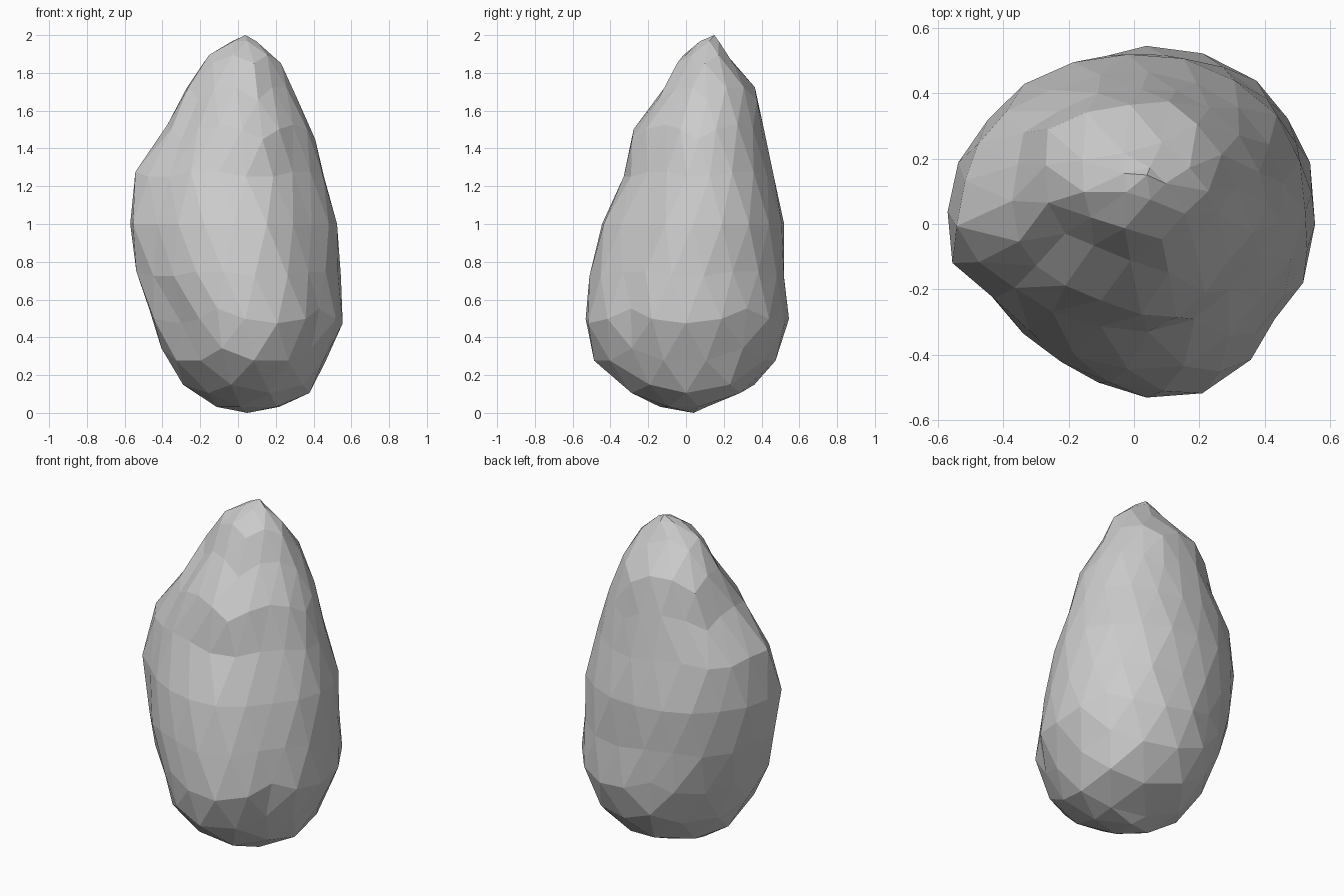
import bpy, bmesh, math, random

random.seed(4)

# Silhouette by height: z, left x, right x, front y, back y
PROFILE = [
    (0.00, 0.05, 0.05, 0.04, 0.04),
    (0.04, -0.16, 0.30, -0.20, 0.14),
    (0.14, -0.29, 0.43, -0.35, 0.38),
    (0.23, -0.35, 0.46, -0.47, 0.45),
    (0.36, -0.42, 0.51, -0.53, 0.52),
    (0.50, -0.46, 0.57, -0.55, 0.55),
    (0.66, -0.53, 0.565, -0.53, 0.53),
    (0.89, -0.57, 0.55, -0.49, 0.53),
    (1.08, -0.57, 0.52, -0.43, 0.53),
    (1.22, -0.57, 0.48, -0.35, 0.48),
    (1.36, -0.47, 0.44, -0.32, 0.45),
    (1.50, -0.38, 0.40, -0.285, 0.41),
    (1.70, -0.28, 0.30, -0.13, 0.38),
    (1.80, -0.235, 0.255, -0.08, 0.30),
    (1.88, -0.17, 0.22, -0.04, 0.23),
    (1.95, -0.09, 0.13, 0.03, 0.19),
    (2.00, 0.04, 0.04, 0.15, 0.15),
]
# Plan outline: angle in degrees, radius factor (chipped front left corner)
OUTLINE = [(0, 1), (42, 1.03), (67, 1.03), (90, 1), (122, 0.99), (155, 0.99), (180, 1),
           (196, 1.02), (212, 0.89), (241, 0.94), (270, 0.99), (288, 1.02), (321, 0.93), (360, 1)]
# Local bulges and dents: angle, height, angular width, height width, amount
BULGES = [(198, 1.12, 22, 0.25, 0.03), (135, 1.65, 40, 0.2, 0.035), (228, 0.5, 20, 0.15, -0.01)]


def lookup(table, t):
    for a, b in zip(table, table[1:]):
        if t <= b[0]:
            f = (t - a[0]) / (b[0] - a[0])
            return [p + (q - p) * f for p, q in zip(a[1:], b[1:])]
    return list(table[-1][1:])


def bulge(deg, z):
    total = 0
    for a, h, wa, wh, amount in BULGES:
        d = (deg - a + 180) % 360 - 180
        total += amount * math.exp(-(d / wa) ** 2 - ((z - h) / wh) ** 2)
    return total


# Boulder: a faceted ball pushed onto the measured silhouette
bm = bmesh.new()
bmesh.ops.create_icosphere(bm, subdivisions=3, radius=1)
for v in bm.verts:
    z = min(2, max(0, 1 + v.co.z))
    left, right, front, back = lookup(PROFILE, z)
    ang = math.atan2(v.co.y, v.co.x)
    deg = math.degrees(ang) % 360
    k = lookup(OUTLINE, deg)[0] * (0.985 + random.uniform(-0.012, 0.012))
    b = bulge(deg, z)
    v.co.x = (left + right) / 2 + ((right - left) / 2 * k + b) * math.cos(ang)
    v.co.y = (front + back) / 2 + ((back - front) / 2 * k + b) * math.sin(ang)
    v.co.z = z

bmesh.ops.recalc_face_normals(bm, faces=bm.faces)
mesh = bpy.data.meshes.new("boulder")
bm.to_mesh(mesh)
bm.free()

grey = bpy.data.materials.new("stone grey")
grey.diffuse_color = (0.6, 0.6, 0.6, 1)
mesh.materials.append(grey)
bpy.context.collection.objects.link(bpy.data.objects.new("boulder", mesh))
